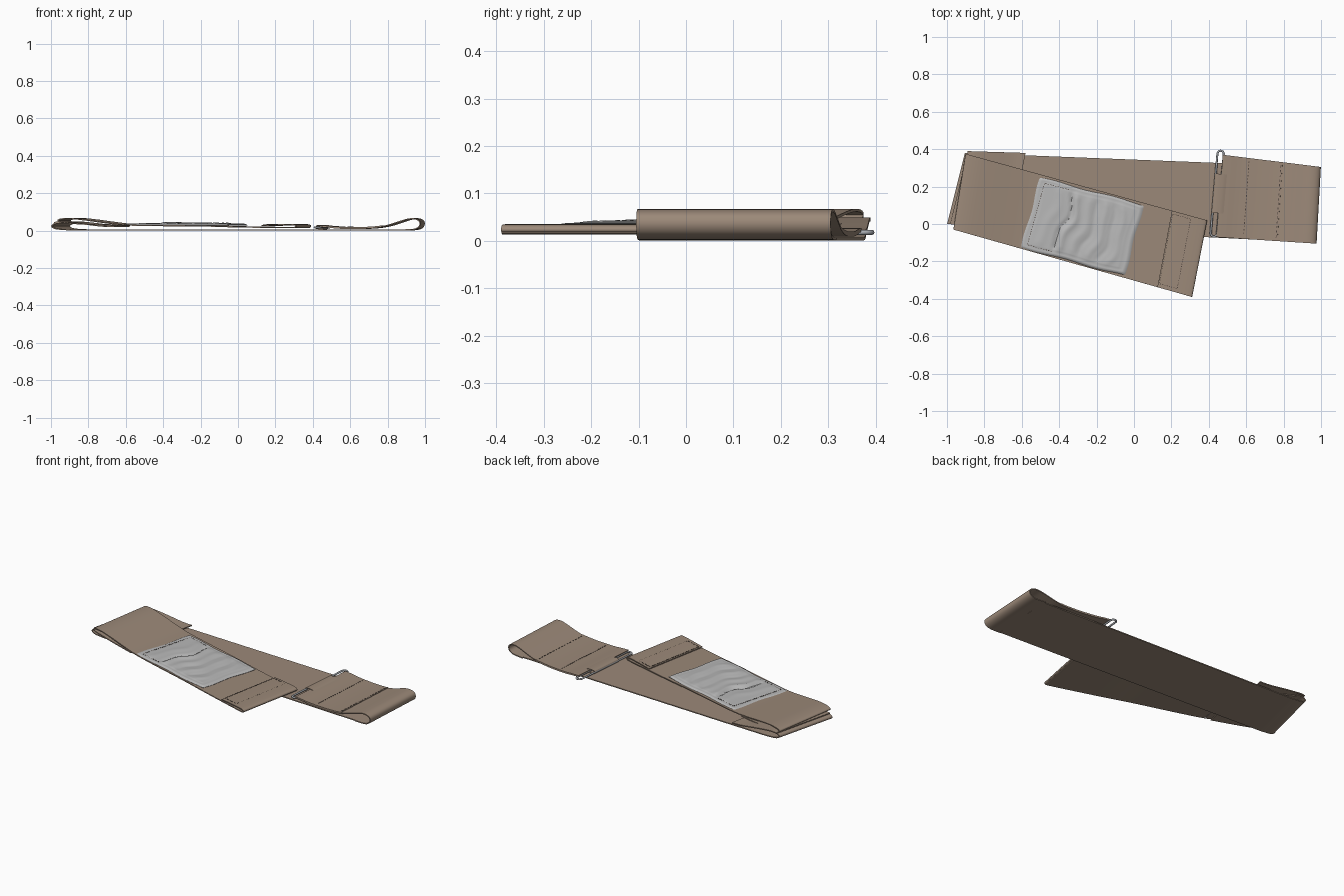
import bpy, math
from mathutils import Vector

if "Cube" in bpy.data.objects:
    bpy.data.objects.remove(bpy.data.objects["Cube"], do_unlink=True)


def material(name, color, metallic=0.0):
    m = bpy.data.materials.new(name)
    m.use_nodes = True
    m.diffuse_color = (*color, 1)
    bsdf = m.node_tree.nodes["Principled BSDF"]
    bsdf.inputs["Base Color"].default_value = (*color, 1)
    bsdf.inputs["Roughness"].default_value = 0.8
    return m


TAN = material("tan elastic", (0.33, 0.25, 0.19))
GAUZE = material("grey gauze", (0.48, 0.48, 0.48))
STEEL = material("steel", (0.42, 0.44, 0.47))
THREAD = material("dark thread", (0.08, 0.06, 0.05))

# Each layer lies in a four-cornered area: low left, low right, high right, high left
LOWER = [(-1.0, 0.0), (0.975, -0.10), (0.995, 0.305), (-0.905, 0.38)]
FLAP = [(-1.0, 0.0), (-0.66, -0.02), (-0.58, 0.38), (-0.905, 0.39)]
UPPER = [(-0.965, -0.03), (0.31, -0.39), (0.39, 0.02), (-0.90, 0.375)]
RETURN = [(0.44, -0.07), (0.975, -0.105), (0.998, 0.305), (0.475, 0.37)]
PAD = [(-0.61, -0.125), (-0.05, -0.275), (0.05, 0.10), (-0.505, 0.25)]


def place(area, s, t, z):
    a, b, c, d = (Vector(p) for p in area)
    p = a.lerp(b, s).lerp(d.lerp(c, s), t)
    return Vector((p.x, p.y, z))


def smooth_path(pts, steps=6):
    pts = [Vector(p) for p in pts]
    ext = [2 * pts[0] - pts[1]] + pts + [2 * pts[-1] - pts[-2]]
    out = []
    for p0, p1, p2, p3 in zip(ext, ext[1:], ext[2:], ext[3:]):
        for i in range(steps):
            f = i / steps
            out.append(p1 + 0.5 * f * (p2 - p0 + f * (2 * p0 - 5 * p1 + 4 * p2 - p3
                       + f * (3 * (p1 - p2) + p3 - p0))))
    return out + [pts[-1]]


def finish(ob, mat, thickness=0.0):
    ob.data.materials.append(mat)
    bpy.ops.object.select_all(action="DESELECT")
    bpy.context.view_layer.objects.active = ob
    ob.select_set(True)
    if thickness:
        mod = ob.modifiers.new("cloth thickness", "SOLIDIFY")
        mod.thickness, mod.offset = thickness, 0
        bpy.ops.object.modifier_apply(modifier=mod.name)
    bpy.ops.object.shade_smooth_by_angle(angle=math.radians(40))
    return ob


def add_mesh(name, verts, faces):
    me = bpy.data.meshes.new(name)
    me.from_pydata(verts, [], faces)
    ob = bpy.data.objects.new(name, me)
    bpy.context.collection.objects.link(ob)
    return ob


def grid_faces(rows, cols):
    return [(i * cols + j, (i + 1) * cols + j, (i + 1) * cols + j + 1, i * cols + j + 1)
            for i in range(rows - 1) for j in range(cols - 1)]


def ribbon(name, area, profile, thickness=0.006):
    """Cloth strip following an (along, height) profile across its area."""
    path = smooth_path(profile)
    cols = 5
    verts = [place(area, p[0], j / (cols - 1), p[1]) for p in path for j in range(cols)]
    return finish(add_mesh(name, verts, grid_faces(len(path), cols)), TAN, thickness)


def stitches(name, area, start, end, z, count):
    """Row of short thread dashes between two (along, across) positions."""
    verts, faces = [], []
    for i in range(count):
        ends = [place(area, *Vector(start).lerp(Vector(end), f / count), z)
                for f in (i + 0.25, i + 0.75)]
        side = (ends[1] - ends[0]).normalized().cross(Vector((0, 0, 1))) * 0.0018
        n = len(verts)
        verts += [ends[0] - side, ends[0] + side, ends[1] + side, ends[1] - side]
        faces.append((n, n + 1, n + 2, n + 3))
    return finish(add_mesh(name, verts, faces), THREAD, 0.002)


# Lower strap with its folded left end
ribbon("lower_strap", LOWER, [(0.035, 0.043), (0.014, 0.04), (0.002, 0.026), (0.01, 0.012),
                              (0.035, 0.006), (0.1, 0.004), (0.5, 0.004), (0.85, 0.004),
                              (0.95, 0.004)])
ribbon("left_fold_flap", FLAP, [(0.05, 0.044), (0.2, 0.046), (0.5, 0.036), (0.8, 0.024),
                                (1, 0.022)])

# Right loop, returning over the strap to the buckle
ribbon("return_strap", RETURN, [(0.8, 0.004), (0.92, 0.006), (0.975, 0.016), (0.996, 0.034),
                                (0.985, 0.053), (0.94, 0.063), (0.87, 0.061), (0.76, 0.043),
                                (0.66, 0.027), (0.55, 0.017), (0.4, 0.012), (0.2, 0.013),
                                (0.08, 0.019), (0, 0.022)])
ribbon("return_hem", RETURN, [(0.61, 0.025), (0.55, 0.021), (0.4, 0.017), (0.2, 0.018),
                              (0.08, 0.023), (0.0, 0.025)], 0.005)

# Upper strap, folded at the left and hemmed at the right
ribbon("upper_strap", UPPER, [(0.25, 0.027), (0.12, 0.034), (0.04, 0.041), (0.01, 0.046),
                              (0.002, 0.056), (0.02, 0.063), (0.06, 0.064), (0.12, 0.056),
                              (0.2, 0.042), (0.28, 0.031), (0.4, 0.027), (0.6, 0.025),
                              (0.75, 0.02), (0.97, 0.016), (0.995, 0.02), (0.998, 0.026),
                              (0.99, 0.031), (0.96, 0.032), (0.9, 0.03), (0.855, 0.027)])

# Gauze pad: pillowed sheet with wandering wrinkles
wrinkles = [(0.33, -0.008, 0.018), (0.38, 0.007, 0.03), (0.2, 0.003, 0.04), (0.5, 0.004, 0.03),
            (0.57, -0.004, 0.02), (0.66, 0.005, 0.03), (0.75, -0.004, 0.02), (0.84, 0.004, 0.03)]
n = 56
verts = []
for i in range(n):
    for j in range(n):
        s, t = i / (n - 1), j / (n - 1)
        edge = min(s, 1 - s, t, 1 - t)
        rise = 0.009 * min(1, edge / 0.03) ** 0.5
        fade = min(1, max(0, edge - 0.04) / 0.1)
        bend = 0.035 * math.sin(5.5 * t + 2.5 * s) + 0.012 * math.sin(13 * t + 9 * s)
        folds = sum(h * math.exp(-((s + bend - c) / w) ** 2) for c, h, w in wrinkles)
        groove = -0.003 * math.exp(-((edge - 0.05) / 0.014) ** 2)
        ripple_s = s + 0.008 * math.sin(9 * t) * (2 * s - 1)
        ripple_t = t + 0.01 * math.sin(11 * s) * (2 * t - 1)
        verts.append(place(PAD, ripple_s, ripple_t, 0.028 + rise + groove + fade * folds))
finish(add_mesh("gauze_pad", verts, grid_faces(n, n)), GAUZE, 0.003)

# Wire buckle: a long slot-shaped loop
low, high = Vector((0.427, -0.05, 0.018)), Vector((0.463, 0.375, 0.018))
along = (high - low).normalized()
across = along.cross(Vector((0, 0, 1)))
curve = bpy.data.curves.new("buckle", "CURVE")
curve.dimensions = "3D"
curve.bevel_depth, curve.bevel_resolution = 0.0055, 3
spline = curve.splines.new("POLY")
ring = []
for centre, turn in ((high, 0), (low, math.pi)):
    for k in range(9):
        a = turn + math.pi * k / 8
        ring.append(centre + 0.017 * (across * math.cos(a) + along * math.sin(a)))
spline.points.add(len(ring) - 1)
for point, co in zip(spline.points, ring):
    point.co = (*co, 1)
spline.use_cyclic_u = True
buckle = bpy.data.objects.new("buckle", curve)
bpy.context.collection.objects.link(buckle)
bpy.context.view_layer.objects.active = buckle
bpy.ops.object.select_all(action="DESELECT")
buckle.select_set(True)
bpy.ops.object.convert(target="MESH")
finish(bpy.context.object, STEEL)

# Cloth tab wrapped over the buckle's inner bar
TAB = [(0.417, 0.06), (0.48, 0.055), (0.498, 0.265), (0.435, 0.27)]
ribbon("buckle_tab", TAB, [(0.9, 0.01), (0.3, 0.009), (0.03, 0.012), (0, 0.019),
                           (0.06, 0.026), (0.3, 0.029), (0.7, 0.028), (1, 0.024)], 0.004)

# Seams
stitches("return_seam", RETURN, (0.27, 0.05), (0.27, 0.97), 0.0205, 22)
stitches("return_hem_seam", RETURN, (0.595, 0.03), (0.595, 0.97), 0.027, 16)
box = [(0.86, 0.05), (0.935, 0.05), (0.935, 0.96), (0.86, 0.96)]
for i, count in enumerate((8, 30, 8, 30)):
    stitches(f"hem_seam_{i + 1}", UPPER, box[i], box[(i + 1) % 4], 0.0335, count)
for i, (a, b) in enumerate([((0.06, 0.06), (0.06, 0.94)), ((0.06, 0.94), (0.3, 0.94)),
                            ((0.06, 0.06), (0.3, 0.06))]):
    stitches(f"pad_seam_{i + 1}", PAD, a, b, 0.0375, 26 if i == 0 else 10)
